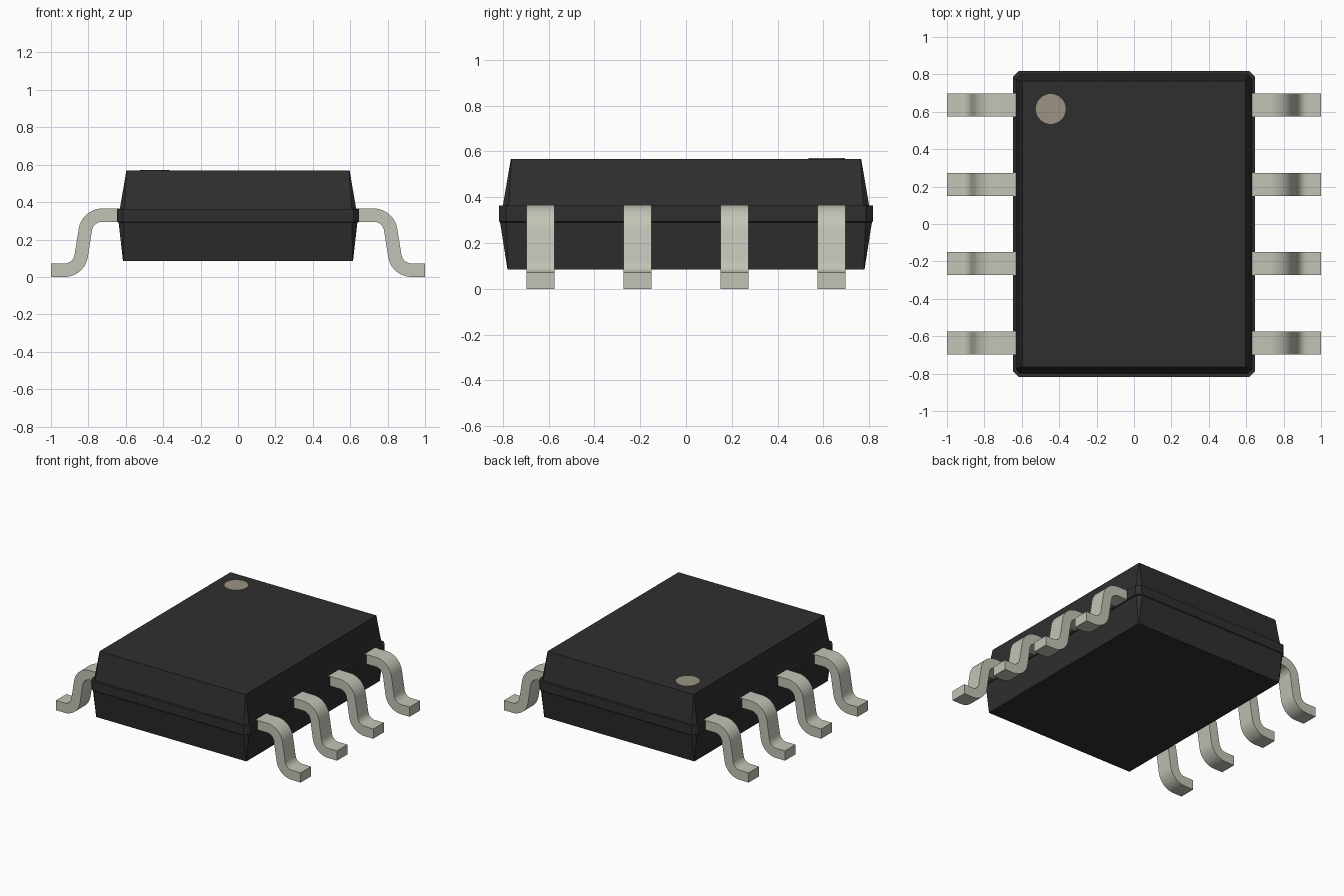
import bpy, bmesh, math

cube = bpy.data.objects.get("Cube")
if cube:
    bpy.data.objects.remove(cube, do_unlink=True)


def material(name, rgb, rough):
    m = bpy.data.materials.new(name)
    m.use_nodes = True
    m.diffuse_color = (*rgb, 1)
    bsdf = next(n for n in m.node_tree.nodes if n.type == 'BSDF_PRINCIPLED')
    bsdf.inputs["Base Color"].default_value = (*rgb, 1)
    bsdf.inputs["Roughness"].default_value = rough
    return m


BLACK = material("black_plastic", (0.028, 0.028, 0.028), 0.6)
METAL = material("tinned_metal", (0.55, 0.545, 0.47), 0.5)
TAN = material("tan_mark", (0.33, 0.295, 0.23), 0.6)


def finish(name, bm, mat):
    bmesh.ops.recalc_face_normals(bm, faces=bm.faces)
    me = bpy.data.meshes.new(name)
    bm.to_mesh(me)
    bm.free()
    me.materials.append(mat)
    ob = bpy.data.objects.new(name, me)
    bpy.context.collection.objects.link(ob)
    return ob


def loft(bm, rings):
    """Skin a stack of closed rings and cap both ends."""
    loops = [[bm.verts.new(p) for p in ring] for ring in rings]
    n = len(loops[0])
    for a, b in zip(loops, loops[1:]):
        for i in range(n):
            j = (i + 1) % n
            bm.faces.new((a[i], a[j], b[j], b[i]))
    bm.faces.new(loops[0][::-1])
    bm.faces.new(loops[-1])


def chamfered(x, y, z, c):
    """Rectangle of half sizes x, y with cut corners."""
    return [(x, c - y, z), (x, y - c, z), (x - c, y, z), (c - x, y, z),
            (-x, y - c, z), (-x, c - y, z), (c - x, -y, z), (x - c, -y, z)]


# Moulded body: tapered lower half, waist band, tapered upper half
bm = bmesh.new()
loft(bm, [chamfered(0.615, 0.78, 0.085, 0.003),
          chamfered(0.638, 0.812, 0.29, 0.028),
          chamfered(0.648, 0.817, 0.295, 0.03),
          chamfered(0.648, 0.817, 0.363, 0.03),
          chamfered(0.632, 0.80, 0.363, 0.025),
          chamfered(0.597, 0.765, 0.568, 0.003)])
finish("body", bm, BLACK)

# Pin one mark: thin disc on the top face
bm = bmesh.new()
mark = [[(-0.445 + 0.08 * math.cos(math.tau * i / 40),
          0.615 + 0.08 * math.sin(math.tau * i / 40), z) for i in range(40)]
        for z in (0.566, 0.571)]
loft(bm, mark)
finish("pin_one_mark", bm, TAN)


# Gull-wing lead: side profile made of two concentric bend pairs
def arc(cx, cz, r, side):
    """Bend from level to steep; side +1 is the shoulder, -1 the foot."""
    steps = 10
    return [(cx + side * r * math.sin(math.radians(80.5 * i / steps)),
             cz + side * r * math.cos(math.radians(80.5 * i / steps)))
            for i in range(steps + 1)]


upper = ([(0.625, 0.366)] + arc(0.725, 0.238, 0.128, 1)
         + arc(0.928, 0.127, 0.055, -1)[::-1] + [(1.0, 0.072)])
lower = ([(0.625, 0.295)] + arc(0.725, 0.238, 0.057, 1)
         + arc(0.928, 0.127, 0.127, -1)[::-1] + [(1.0, 0.0)])

HALF_WIDTH = 0.061
for side, label in ((1, "left"), (-1, "right")):
    for k in range(4):
        y = -0.636 + 0.424 * k
        bm = bmesh.new()
        rings = [[(side * ux, y - HALF_WIDTH, uz), (side * ux, y + HALF_WIDTH, uz),
                  (side * lx, y + HALF_WIDTH, lz), (side * lx, y - HALF_WIDTH, lz)]
                 for (ux, uz), (lx, lz) in zip(upper, lower)]
        loft(bm, rings)
        lead = finish(f"{label}_lead_{k + 1}", bm, METAL)
        bpy.ops.object.select_all(action='DESELECT')
        lead.select_set(True)
        bpy.context.view_layer.objects.active = lead
        bpy.ops.object.shade_smooth_by_angle(angle=math.radians(30))
